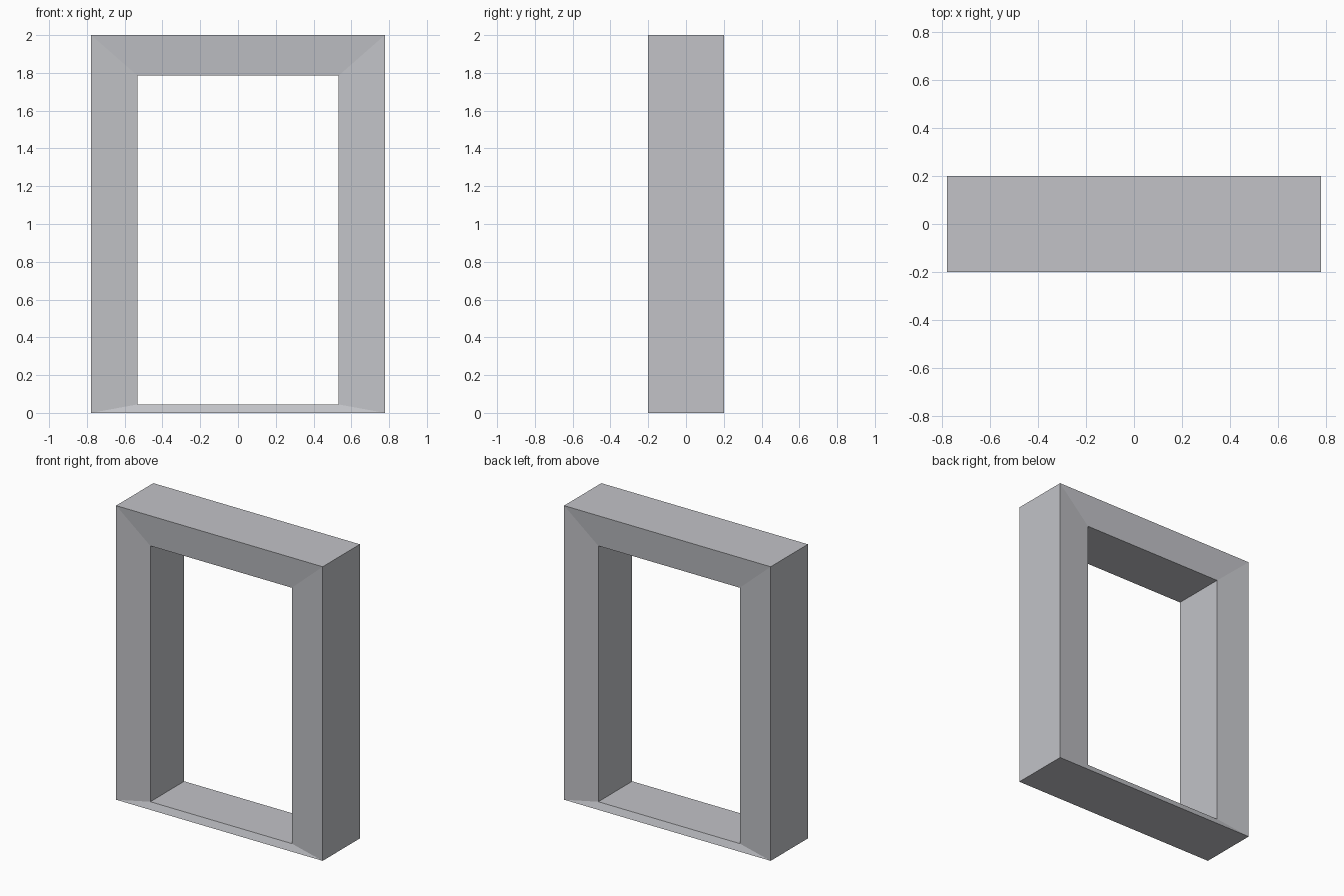
import bpy
import bmesh

if "Cube" in bpy.data.objects:
    bpy.data.objects.remove(bpy.data.objects["Cube"])

# Frame dimensions
OUTER = (0.777, 0.0, 2.0)      # half width, bottom, top
INNER = (0.532, 0.045, 1.785)
OUTER_Y, INNER_Y = 0.2, 0.182  # front and back faces slope in to the opening

grey = bpy.data.materials.new("light grey")
grey.diffuse_color = (0.54, 0.545, 0.575, 1)
grey.use_nodes = True
grey.node_tree.nodes["Principled BSDF"].inputs["Base Color"].default_value = grey.diffuse_color


def ring(bm, size, y):
    """Rectangular loop of four vertices at depth y."""
    w, bottom, top = size
    return [bm.verts.new(p) for p in
            ((-w, y, bottom), (w, y, bottom), (w, y, top), (-w, y, top))]


# Frame: four rings around the section, each joined to the next
bm = bmesh.new()
rings = [ring(bm, OUTER, -OUTER_Y), ring(bm, OUTER, OUTER_Y),
         ring(bm, INNER, INNER_Y), ring(bm, INNER, -INNER_Y)]
for i, a in enumerate(rings):
    b = rings[(i + 1) % 4]
    for j in range(4):
        k = (j + 1) % 4
        bm.faces.new((a[j], b[j], b[k], a[k]))
bmesh.ops.recalc_face_normals(bm, faces=bm.faces)

mesh = bpy.data.meshes.new("door_frame")
bm.to_mesh(mesh)
bm.free()
mesh.materials.append(grey)
bpy.context.collection.objects.link(bpy.data.objects.new("door_frame", mesh))
